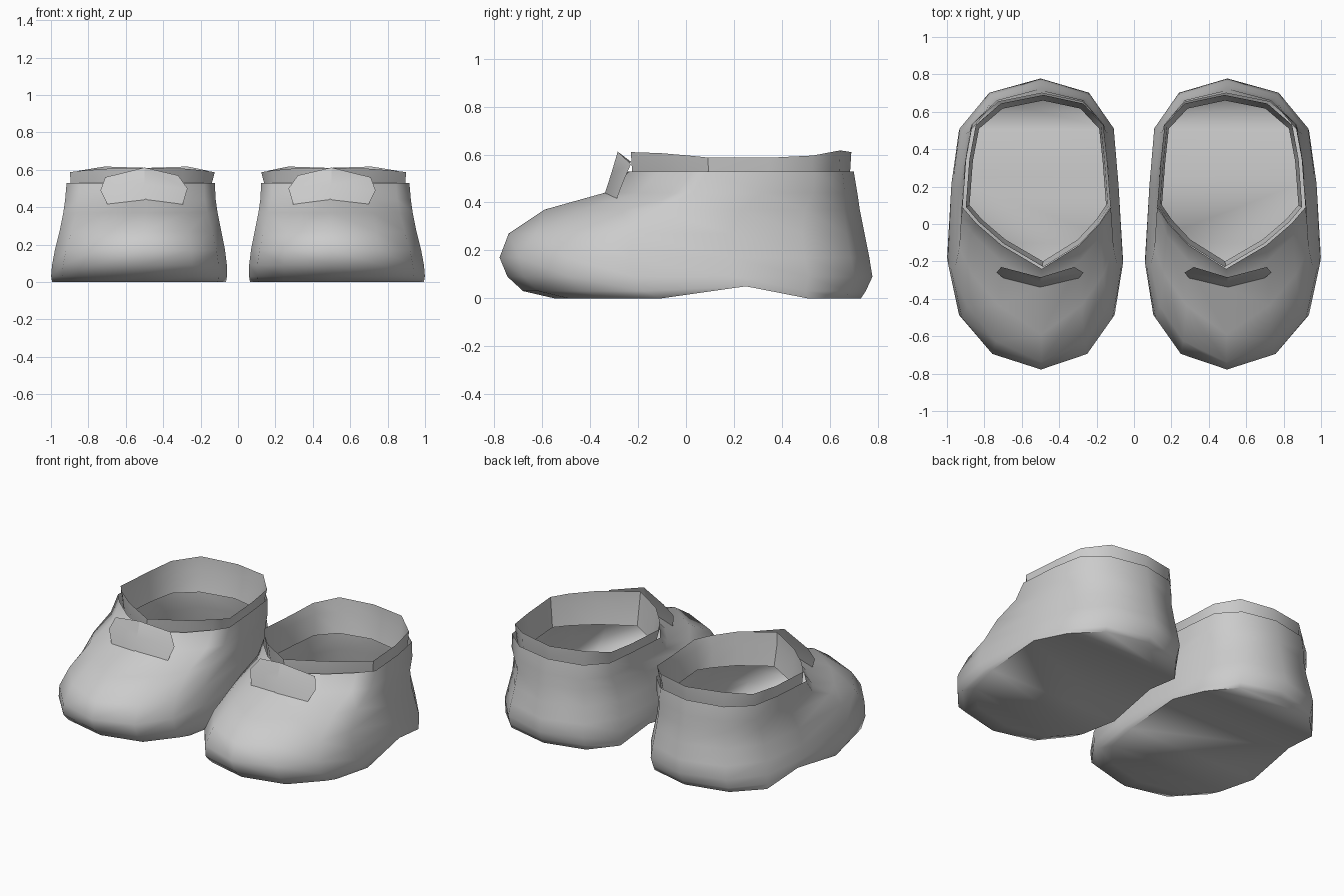
import bpy, bmesh, math

if "Cube" in bpy.data.objects:
    bpy.data.objects.remove(bpy.data.objects["Cube"])

# Half outline of a horizontal shoe section: (across, along), heel to toe
HALF = [(0, 1), (.57, .9), (.88, .65), (.95, .25), (1, -.3), (.89, -.66), (.56, -.91), (0, -1)]
OUTLINE = HALF + [(-u, v) for u, v in HALF[-2:0:-1]]
N = len(OUTLINE)


def section(z, front, back, x_in, x_out, taper=0):
    """One ring; taper pulls the front sides back for the pointed throat."""
    ring = []
    for u, v in OUTLINE:
        shift = -.028 * abs(v) ** 3
        if -1 < v < -.5:
            v += .18 * taper
            u *= 1 - .06 * taper
        ring.append([(x_in + x_out) / 2 + u * (x_out - x_in) / 2 + shift,
                     (front + back) / 2 + v * (back - front) / 2, z])
    return ring


def build(name, rows, closed=True, sole=False, angle=40):
    """Skin rows of points, mirrored to make the pair."""
    bm = bmesh.new()
    vs = [[bm.verts.new(p) for p in row] for row in rows]
    n = len(rows[0])
    for a, b in zip(vs, vs[1:]):
        for i in range(n if closed else n - 1):
            j = (i + 1) % n
            bm.faces.new((a[i], a[j], b[j], b[i]))
    if sole:
        r = vs[0]
        for i in range(n // 2):
            quad = [r[i], r[i + 1], r[n - i - 1], r[(n - i) % n]]
            bm.faces.new(list(dict.fromkeys(quad)))
    bmesh.ops.recalc_face_normals(bm, faces=bm.faces)
    me = bpy.data.meshes.new(name)
    bm.to_mesh(me)
    bm.free()
    ob = bpy.data.objects.new(name, me)
    bpy.context.collection.objects.link(ob)
    bpy.ops.object.select_all(action='DESELECT')
    ob.select_set(True)
    bpy.context.view_layer.objects.active = ob
    bpy.ops.object.shade_smooth_by_angle(angle=math.radians(angle))
    ob.modifiers.new("pair", 'MIRROR').use_mirror_merge = False
    return ob


# Shoe body with a raised arch under the instep
body = [section(*r) for r in [
    (0, -.55, .73, .065, .995),
    (.03, -.68, .75, .06, 1.0),
    (.09, -.745, .778, .06, .995),
    (.17, -.778, .765, .07, .98, .1),
    (.27, -.74, .745, .09, .955, .35),
    (.37, -.59, .725, .11, .935, .8),
    (.44, -.34, .715, .12, .925, 1),
    (.53, -.24, .70, .125, .917, 1)]]
for i in (3, N - 3):
    body[0][i][2] = .05
    body[1][i][2] = .07
build("shoe_body", body, sole=True, angle=75)

# Ankle collar: wavy top edge, tucked down inside the body
top = section(.61, -.23, .69, .125, .90, 1)
for p, (u, v) in zip(top, OUTLINE):
    p[2] = .61 - .025 * (1 - v * v) + (.012 if v == .9 else 0)
collar = [top, section(.53, -.225, .685, .14, .895, 1),
          section(.40, -.20, .66, .15, .88, 1)]
build("ankle_collar", collar, angle=40)

# Folded tongue tab on the instep
tongue = [[(.30, -.295, .40), (.5, -.338, .44), (.69, -.295, .40)],
          [(.27, -.26, .50), (.5, -.312, .52), (.735, -.26, .49)],
          [(.32, -.23, .57), (.5, -.285, .612), (.71, -.23, .56)]]
build("tongue_tab", tongue, closed=False, angle=30)
